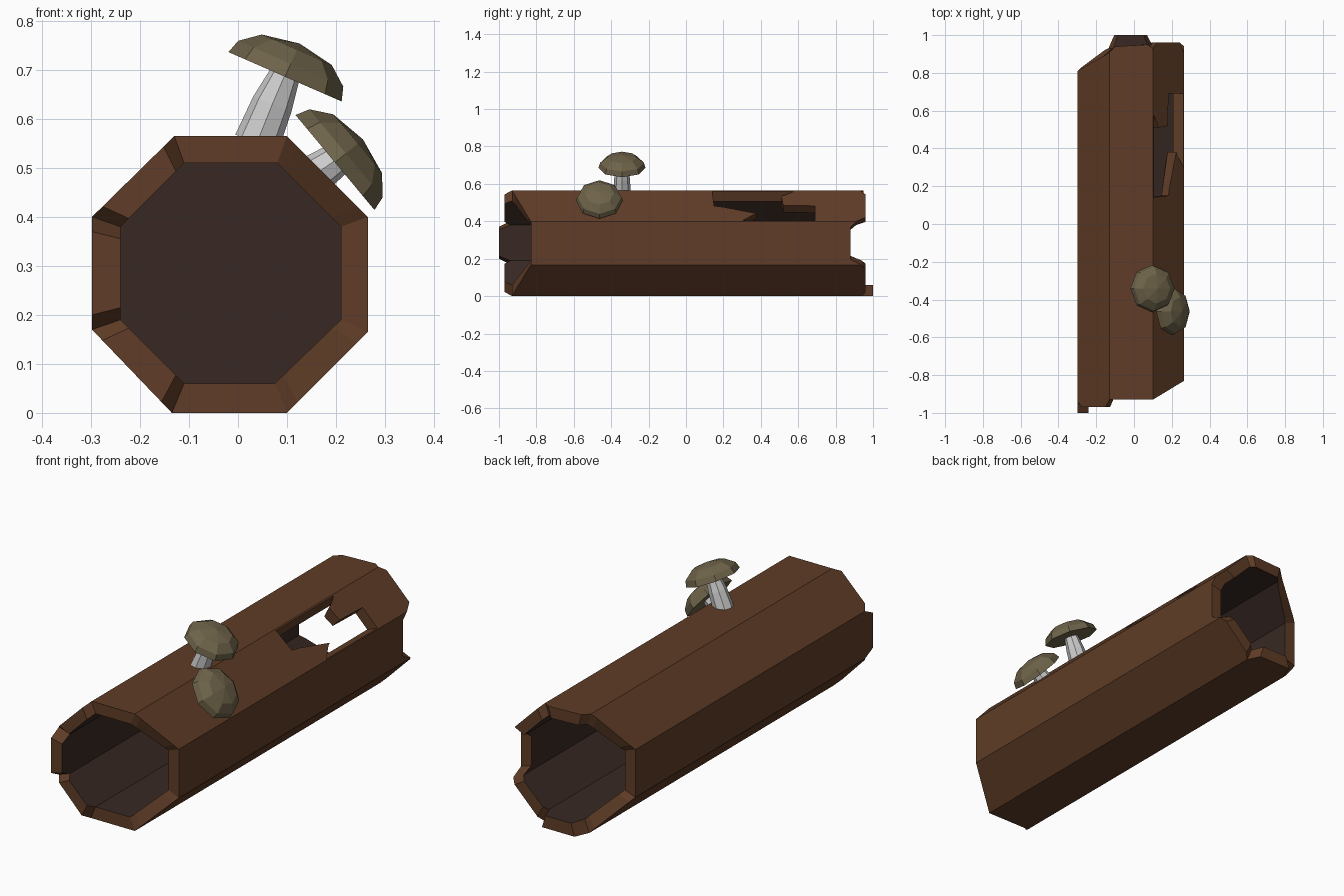
import bpy, bmesh, math
from mathutils import Vector

if "Cube" in bpy.data.objects:
    bpy.data.objects.remove(bpy.data.objects["Cube"])


def material(name, rgb):
    m = bpy.data.materials.new(name)
    m.diffuse_color = (*rgb, 1)
    m.use_nodes = True
    m.node_tree.nodes["Principled BSDF"].inputs["Base Color"].default_value = m.diffuse_color
    return m


BARK = material("bark", (0.116, 0.046, 0.02))
DARK = material("hollow_wood", (0.04, 0.022, 0.017))
CAP = material("mushroom_cap", (0.155, 0.125, 0.067))


def finish(name, bm, *mats):
    bmesh.ops.recalc_face_normals(bm, faces=bm.faces[:])
    me = bpy.data.meshes.new(name)
    bm.to_mesh(me)
    bm.free()
    for m in mats:
        me.materials.append(m)
    ob = bpy.data.objects.new(name, me)
    bpy.context.collection.objects.link(ob)
    return ob


def bridge(bm, a, b, mat=0):
    n = len(a)
    for i in range(n):
        j = (i + 1) % n
        bm.faces.new((a[i], a[j], b[j], b[i])).material_index = mat


# Octagonal cross-sections (x, z), starting at the bottom left corner
OUTER = [(-.135, 0), (.10, 0), (.265, .165), (.265, .40),
         (.10, .565), (-.13, .565), (-.298, .40), (-.298, .17)]
INNER = [(-.11, .06), (.075, .06), (.21, .19), (.21, .38),
         (.08, .51), (-.11, .51), (-.24, .38), (-.24, .19)]

# Ragged end positions for each plank: corner, near corner, far corner
FRONT = [(-.93, -.93, -.93), (-.93, -.917, -.843), (-.83, -.83, -.83),
         (-.83, -.843, -.917), (-.93, -.93, -.93), (-.93, -.97, -.97),
         (-.94, -1, -1), (-.94, -.97, -.97)]
BACK = [(.93, 1, 1), (.94, .96, .96), (.94, .88, .88), (.91, .96, .96),
        (.93, .95, .94), (.91, .895, .825), (.81, .81, .81), (.81, .83, .92)]


def on_side(ring, i, t):
    return Vector(ring[i]).lerp(Vector(ring[(i + 1) % 8]), t)


# Hollow log
bm = bmesh.new()
loops = {}
for key, ring, ends in (("of", OUTER, FRONT), ("ob", OUTER, BACK),
                        ("if", INNER, FRONT), ("ib", INNER, BACK)):
    loops[key] = []
    for i in range(8):
        for k, t in enumerate((0, .13, .87)):
            p = on_side(ring, i, t)
            loops[key].append(bm.verts.new((p.x, ends[i][k], p.y)))
bridge(bm, loops["of"], loops["ob"])
bridge(bm, loops["if"], loops["ib"], 1)
bridge(bm, loops["of"], loops["if"])
bridge(bm, loops["ob"], loops["ib"])
log = finish("hollow_log", bm, BARK, DARK)

# Broken hole in the upper right plank: (y, t across plank)
HOLE = [(.14, .97), (.15, .5), (.38, .25), (.30, .02), (.69, .02),
        (.69, .5), (.52, .52), (.51, .82), (.58, .97)]
bm = bmesh.new()
sides = []
for depth in (-.4, 1.4):
    row = []
    for y, t in HOLE:
        p = on_side(OUTER, 3, t).lerp(on_side(INNER, 3, t), depth)
        row.append(bm.verts.new((p.x, y, p.y)))
    bm.faces.new(row)
    sides.append(row)
bridge(bm, *sides)
cutter = finish("hole_cutter", bm, BARK)
cutter.hide_render = True
mod = log.modifiers.new("hole", 'BOOLEAN')
mod.operation = 'DIFFERENCE'
mod.solver = 'EXACT'
mod.object = cutter
bpy.context.view_layer.objects.active = log
bpy.ops.object.modifier_apply(modifier=mod.name)
bpy.data.objects.remove(cutter)

# Dark wall closing the hollow partway along
bm = bmesh.new()
bm.faces.new([bm.verts.new((x, 0, z)) for x, z in INNER])
finish("hollow_wall", bm, DARK)


def lathe(name, rings, axis, apex=None, mat=None):
    """Eight-sided skin through (centre, radius) rings set square to axis."""
    bm = bmesh.new()
    axis = Vector(axis).normalized()
    v = Vector((0, 1, 0))
    u = v.cross(axis)
    prev = None
    for c, r in rings:
        ring = [bm.verts.new(Vector(c) + r * (math.cos(a) * u + math.sin(a) * v))
                for a in (k * math.pi / 4 for k in range(8))]
        if prev:
            bridge(bm, prev, ring)
        else:
            bm.faces.new(ring)
        prev = ring
    if apex:
        top = bm.verts.new(apex)
        for i in range(8):
            bm.faces.new((prev[i], prev[(i + 1) % 8], top))
    else:
        bm.faces.new(prev)
    return finish(name, bm, *([mat] if mat else []))


def mushroom(name, stem, centre, normal):
    c, n = Vector(centre), Vector(normal).normalized()
    lathe(name + "_stem", stem, Vector(stem[-1][0]) - Vector(stem[0][0]))
    rings = [(c + n * h, r) for r, h in ((.126, 0), (.117, .029), (.078, .06))]
    lathe(name + "_cap", rings, n, c + n * .074, CAP)


# Mushrooms on top of the log and on the upper right plank
mushroom("tall_mushroom",
         [((.038, -.342, .55), .047), ((.07, -.342, .63), .042),
          ((.1, -.342, .70), .03)],
         (.096, -.342, .686), (.4, 0, .917))
mushroom("short_mushroom",
         [((.155, -.463, .485), .042), ((.205, -.463, .52), .034)],
         (.198, -.463, .511), (.77, 0, .64))
